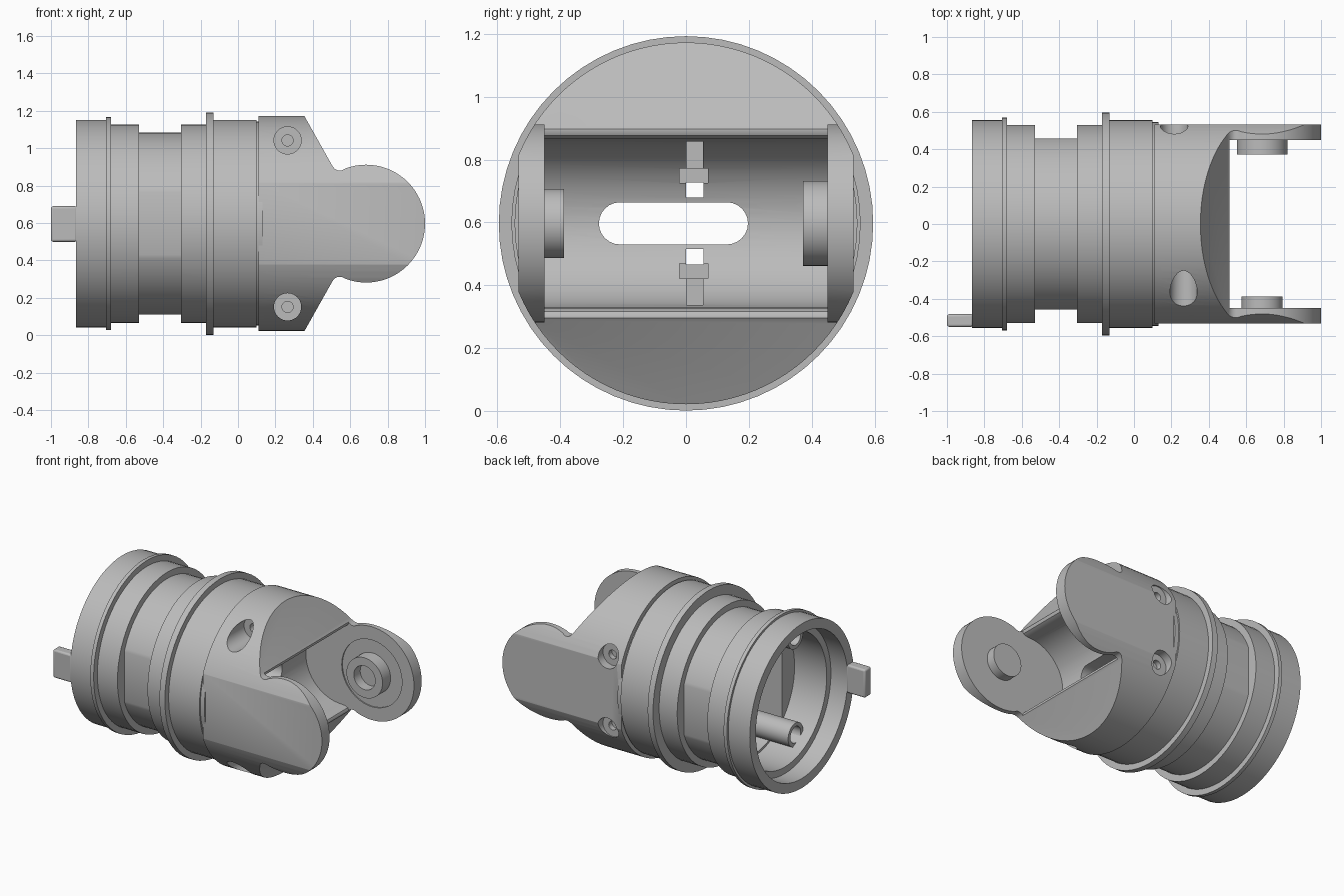
import bpy, bmesh
from math import cos, sin, pi, radians
from mathutils import Vector, Matrix

cube = bpy.data.objects.get("Cube")
if cube:
    bpy.data.objects.remove(cube, do_unlink=True)

AXIS_Z = 0.597
LUG_X = 0.685
grey = bpy.data.materials.new("plain grey")
grey.use_nodes = True
grey.diffuse_color = (0.5, 0.5, 0.5, 1)
grey.node_tree.nodes["Principled BSDF"].inputs["Base Color"].default_value = grey.diffuse_color


def finish(name, bm):
    bmesh.ops.recalc_face_normals(bm, faces=bm.faces)
    mesh = bpy.data.meshes.new(name)
    bm.to_mesh(mesh)
    bm.free()
    mesh.materials.append(grey)
    obj = bpy.data.objects.new(name, mesh)
    bpy.context.collection.objects.link(obj)
    return obj


def lathe(name, profile, steps=64):
    """Turn (x, radius) points about the long axis."""
    bm = bmesh.new()
    verts = [bm.verts.new((x, 0, AXIS_Z + r)) for x, r in profile]
    edges = [bm.edges.new(pair) for pair in zip(verts, verts[1:])]
    bmesh.ops.spin(bm, geom=verts + edges, cent=(0, 0, AXIS_Z), axis=(1, 0, 0),
                   angle=2 * pi, steps=steps, use_merge=True)
    bmesh.ops.remove_doubles(bm, verts=bm.verts, dist=1e-5)
    return finish(name, bm)


def sweep(name, points, offset):
    """Extrude a flat outline of 3D points along an offset."""
    bm = bmesh.new()
    face = bm.faces.new([bm.verts.new(p) for p in points])
    out = bmesh.ops.extrude_face_region(bm, geom=[face])
    moved = [g for g in out["geom"] if isinstance(g, bmesh.types.BMVert)]
    bmesh.ops.translate(bm, verts=moved, vec=offset)
    return finish(name, bm)


def prism(name, outline, y0, y1):
    return sweep(name, [(x, y0, z) for x, z in outline], (0, y1 - y0, 0))


def box(name, x0, x1, y0, y1, z0, z1):
    return prism(name, [(x0, z0), (x1, z0), (x1, z1), (x0, z1)], y0, y1)


def rod(name, start, end, radius, steps=40):
    a, b = Vector(start), Vector(end)
    turn = (b - a).to_track_quat('Z', 'Y').to_matrix().to_4x4()
    bm = bmesh.new()
    bmesh.ops.create_cone(bm, cap_ends=True, segments=steps, radius1=radius, radius2=radius,
                          depth=(b - a).length, matrix=Matrix.Translation((a + b) / 2) @ turn)
    return finish(name, bm)


def arc(cx, cz, r, start, end, n):
    angles = [radians(start + (end - start) * i / n) for i in range(n + 1)]
    return [(cx + r * cos(a), cz + r * sin(a)) for a in angles]


def combine(obj, tool, operation='DIFFERENCE'):
    tool.hide_render = True
    mod = obj.modifiers.new("shape", 'BOOLEAN')
    mod.object, mod.operation, mod.solver = tool, operation, 'EXACT'
    bpy.context.view_layer.objects.active = obj
    bpy.ops.object.modifier_apply(modifier=mod.name)
    bpy.data.objects.remove(tool, do_unlink=True)


# Stepped barrel with collars and an open end
barrel = lathe("barrel", [
    (-0.5, 0), (-0.5, 0.445), (-0.74, 0.445), (-0.74, 0.49), (-0.865, 0.49),
    (-0.865, 0.555), (-0.705, 0.555), (-0.705, 0.57), (-0.68, 0.57),
    (-0.68, 0.53), (-0.53, 0.53), (-0.53, 0.487), (-0.305, 0.487),
    (-0.305, 0.53), (-0.17, 0.53), (-0.17, 0.595), (-0.13, 0.595),
    (-0.13, 0.555), (0.1, 0.555), (0.1, 0.545), (0.13, 0.545), (0.13, 0)])
# Inner chamber narrowed by flat side walls
chamber = lathe("chamber_cutter", [(-0.6, 0), (-0.6, 0.43), (0.05, 0.43), (0.05, 0)])
combine(chamber, box("chamber_limit", -0.8, 0.2, -0.31, 0.31, 0, 1.2), 'INTERSECT')
combine(barrel, chamber)
# Flats on the two sides of the narrow groove
for side in (-1, 1):
    lo, hi = sorted((side * 0.457, side * 0.7))
    combine(barrel, box("flat_cutter", -0.53, -0.305, lo, hi, 0, 1.2))

# Forked head: side outline limited by the round body
upper = [(0.355, 0.575), (0.505, 0.308), (0.517, 0.293), (0.535, 0.284), (0.555, 0.285)]
outline = [(0.11, AXIS_Z + 0.6), (0.34, AXIS_Z + 0.6)]
outline += [(x, AXIS_Z + h) for x, h in upper]
outline += arc(LUG_X, AXIS_Z, 0.315, 110, -110, 44)
outline += [(x, AXIS_Z - h) for x, h in reversed(upper)]
outline += [(0.34, AXIS_Z - 0.6), (0.11, AXIS_Z - 0.6)]
head = prism("forked_head", outline, -0.532, 0.532)
combine(head, lathe("round_limit", [(0.105, 0), (0.105, 0.575), (1.1, 0.575), (1.1, 0)], 96),
        'INTERSECT')

# Gap between the lugs with a concave floor and rounded lips
lip = [(0.511, 0.8), (0.511, 0.292), (0.505, 0.28), (0.488, 0.271)]
gap = [(1.2, AXIS_Z + 0.8)] + [(x, AXIS_Z + h) for x, h in lip]
gap += arc(0.46, AXIS_Z, 0.268, 90, 270, 32)
gap += [(x, AXIS_Z - h) for x, h in reversed(lip)] + [(1.2, AXIS_Z - 0.8)]
combine(head, prism("gap_cutter", gap, -0.45, 0.45))

# Counterbored screw holes, wide on the front and close on the back
for sign in (-1, 1):
    for x, dz, outer, seat, deep in ((0.265, 0.445, -0.7, -0.21, -0.12),
                                     (0.215, 0.24, 0.7, 0.475, 0.44)):
        z = AXIS_Z + sign * dz
        combine(head, rod("bore_cutter", (x, outer, z), (x, seat, z), 0.073))
        combine(head, rod("screw_cutter", (x, outer, z), (x, deep, z), 0.03, 24))

# Long window and small stepped slots through the dividing wall
window = arc(0.13, 0, 0.067, 90, -90, 12) + arc(-0.21, 0, 0.067, 270, 90, 12)
for part in (barrel, head):
    combine(part, sweep("window_cutter", [(0, y, AXIS_Z + h) for y, h in window], (0.4, 0, 0)))
    for sign in (-1, 1):
        for x0, y0, y1, h0, h1 in ((0, 0, 0.055, 0.082, 0.13),
                                   (0.16, -0.02, 0.07, 0.128, 0.175),
                                   (0.18, 0.001, 0.054, 0.15, 0.26)):
            z0, z1 = sorted((AXIS_Z + sign * h0, AXIS_Z + sign * h1))
            combine(part, box("slot_cutter", x0, 0.4, y0, y1, z0, z1))

# Shallow round recess on the inside of the back lug
combine(head, rod("recess_cutter", (LUG_X, 0.4, AXIS_Z), (LUG_X, 0.458, AXIS_Z), 0.225, 64))

# Pivot bosses: solid on the front lug, socketed on the back lug
front_boss = rod("front_pivot_boss", (LUG_X, -0.48, AXIS_Z), (LUG_X, -0.388, AXIS_Z), 0.11, 48)
back_boss = rod("back_pivot_boss", (LUG_X, 0.48, AXIS_Z), (LUG_X, 0.372, AXIS_Z), 0.135, 48)
combine(back_boss, rod("socket_cutter", (LUG_X, 0.3, AXIS_Z), (LUG_X, 0.44, AXIS_Z), 0.08))

# Screw tubes inside the barrel, set into its wall
tubes = []
for sign, label in ((1, "upper"), (-1, "lower")):
    z = AXIS_Z + sign * 0.33
    tube = rod(label + "_screw_tube", (-0.667, -0.217, z), (0.07, -0.217, z), 0.08)
    combine(tube, rod("tube_cutter", (-0.7, -0.217, z), (-0.2, -0.217, z), 0.055))
    tubes.append(tube)

# Key tab on the open end
tab = box("key_tab", -1.0, -0.86, -0.55, -0.482, 0.5, 0.69)
bevel = tab.modifiers.new("soft_edges", 'BEVEL')
bevel.width, bevel.segments = 0.012, 3

# Smooth shading with crisp edges
bpy.ops.object.select_all(action='DESELECT')
for part in [barrel, head, front_boss, back_boss, tab] + tubes:
    part.select_set(True)
bpy.context.view_layer.objects.active = barrel
bpy.ops.object.shade_smooth_by_angle(angle=radians(30))
